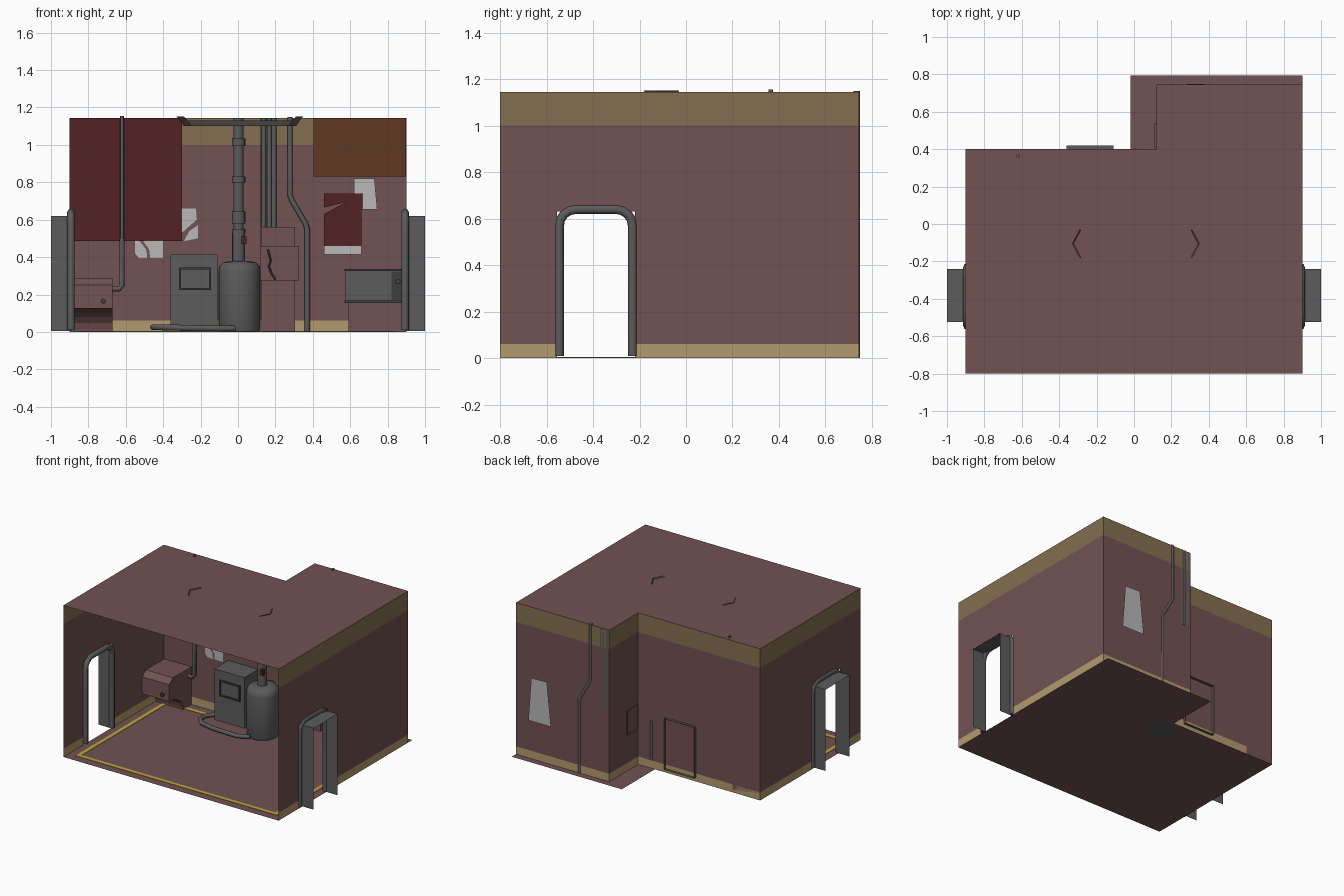
import bpy, bmesh, math
from mathutils import Vector

cube = bpy.data.objects.get("Cube")
if cube:
    bpy.data.objects.remove(cube, do_unlink=True)


def material(name, srgb):
    lin = [((c / 255 + 0.055) / 1.055) ** 2.4 for c in srgb] + [1]
    m = bpy.data.materials.new(name)
    m.use_nodes = True
    m.diffuse_color = lin
    m.node_tree.nodes["Principled BSDF"].inputs["Base Color"].default_value = lin
    return m


BRICK = material("brick", (114, 82, 82))
TAN = material("tan", (180, 154, 110))
OLIVE = material("olive", (132, 111, 80))
GREY = material("metal_grey", (92, 92, 92))
DARK = material("dark_grey", (62, 62, 62))
RED = material("dark_red", (82, 34, 37))
BROWN = material("rust_brown", (95, 55, 34))
WHITE = material("paper", (184, 184, 184))
GOLD = material("gold", (190, 162, 66))

TOP = 1.145


def finish(bm, name, *mats, smooth=False):
    me = bpy.data.meshes.new(name)
    bm.to_mesh(me)
    bm.free()
    ob = bpy.data.objects.new(name, me)
    bpy.context.collection.objects.link(ob)
    for m in mats:
        me.materials.append(m)
    if smooth:
        bpy.ops.object.select_all(action="DESELECT")
        ob.select_set(True)
        bpy.context.view_layer.objects.active = ob
        bpy.ops.object.shade_smooth_by_angle(angle=math.radians(40))
    return ob


def panel(name, pts, mat):
    bm = bmesh.new()
    bm.faces.new([bm.verts.new(p) for p in pts])
    return finish(bm, name, mat)


def sheet(name, xz, y, mat):
    return panel(name, [(x, y, z) for x, z in xz], mat)


def rect(x0, x1, z0, z1):
    return [(x0, z0), (x1, z0), (x1, z1), (x0, z1)]


def box(name, x, y, z, mat, drop=None):
    """Box from ranges; drop removes the faces pointing along that direction."""
    bm = bmesh.new()
    bmesh.ops.create_cube(bm, size=1)
    for v in bm.verts:
        v.co = [r[0] if c < 0 else r[1] for c, r in zip(v.co, (x, y, z))]
    bm.normal_update()
    if drop:
        gone = [f for f in bm.faces if f.normal.dot(Vector(drop)) > 0.9]
        bmesh.ops.delete(bm, geom=gone, context="FACES")
    return finish(bm, name, mat)


def pipe(name, pts, r, mat=GREY, sides=2):
    cu = bpy.data.curves.new(name, "CURVE")
    cu.dimensions = "3D"
    cu.bevel_depth = r
    cu.bevel_resolution = sides
    cu.use_fill_caps = True
    s = cu.splines.new("POLY")
    s.points.add(len(pts) - 1)
    for p, co in zip(s.points, pts):
        p.co = (*co, 1)
    cu.materials.append(mat)
    ob = bpy.data.objects.new(name, cu)
    bpy.context.collection.objects.link(ob)


def lathe(name, profile, cx, cy, mat, n=24):
    bm = bmesh.new()
    rings = [[bm.verts.new((cx + r * math.cos(math.tau * i / n), cy + r * math.sin(math.tau * i / n), z))
              for i in range(n)] for r, z in profile]
    for a, b in zip(rings, rings[1:]):
        for i in range(n):
            j = (i + 1) % n
            bm.faces.new((a[i], a[j], b[j], b[i]))
    bm.faces.new(rings[0][::-1])
    bm.faces.new(rings[-1])
    return finish(bm, name, mat, smooth=True)


# Floor and roof
panel("floor", [(-0.9, -0.8, 0), (0.9, -0.8, 0), (0.9, 0.795, 0), (-0.02, 0.795, 0), (-0.02, 0.4, 0), (-0.9, 0.4, 0)], BRICK)
panel("roof", [(-0.9, -0.8, TOP), (0.9, -0.8, TOP), (0.9, 0.745, TOP), (0.12, 0.745, TOP), (0.12, 0.4, TOP), (-0.9, 0.4, TOP)], BRICK)

# Walls in height bands: skirting, main field, top band
D0, D1, DZ = -0.555, -0.22, 0.63
runs = [((-0.9, 0.4), (0.12, 0.4), 0), ((0.12, 0.4), (0.12, 0.745), 0), ((0.12, 0.745), (0.9, 0.745), 0)]
for x, end in ((0.9, 0.745), (-0.9, 0.4)):
    runs += [((x, -0.8), (x, D0), 0), ((x, D0), (x, D1), DZ), ((x, D1), (x, end), 0)]
bm = bmesh.new()
for a, b, base in runs:
    for i, (lo, hi) in enumerate(((0, 0.06), (0.06, 1.0), (1.0, TOP))):
        lo = max(lo, base)
        if lo < hi:
            f = bm.faces.new([bm.verts.new((*p, z)) for p, z in ((a, lo), (b, lo), (b, hi), (a, hi))])
            f.material_index = i
finish(bm, "walls", TAN, BRICK, OLIVE)

# Painted floor line
for n, x, y in (("left", (-0.84, -0.81), (-0.74, 0.34)), ("right", (0.81, 0.84), (-0.74, 0.69)),
                ("front", (-0.81, 0.81), (-0.74, -0.71)), ("back", (-0.81, 0.12), (0.31, 0.34))):
    box("floor_line_" + n, x, y, (0.001, 0.004), GOLD)

# Doorways: outer sleeve and rounded inner trim
for s, side in ((1, "left"), (-1, "right")):
    pts = [(-0.525, 0.005), (-0.525, 0.62), (-0.24, 0.62), (-0.24, 0.005)]
    bm = bmesh.new()
    for (y0, z0), (y1, z1) in zip(pts, pts[1:]):
        bm.faces.new([bm.verts.new((s * x, y, z)) for x, y, z in
                      ((0.89, y0, z0), (1.0, y0, z0), (1.0, y1, z1), (0.89, y1, z1))])
    finish(bm, side + "_door_sleeve", GREY)
    arch = [(s * 0.893, -0.545, 0.01)]
    for cy, start in ((-0.475, 180), (-0.3, 90)):
        for k in range(5):
            t = math.radians(start - 22.5 * k)
            arch.append((s * 0.893, cy + 0.07 * math.cos(t), 0.57 + 0.07 * math.sin(t)))
    pipe(side + "_door_trim", arch + [(s * 0.893, -0.23, 0.01)], 0.02)

# Ceiling lamp housing, open on top
bm = bmesh.new()
loops = []
for z, long, short, wide in ((1.152, 0.34, 0.3, 0.075), (1.13, 0.32, 0.28, 0.07), (1.1, 0.3, 0.26, 0.055)):
    loops.append([bm.verts.new((0.01 + x, -0.105 + y, z)) for x, y in
                  ((long, 0), (short, wide), (-short, wide), (-long, 0), (-short, -wide), (short, -wide))])
for a, b in zip(loops, loops[1:]):
    for i in range(6):
        if b is loops[1] and i in (1, 4):
            continue
        bm.faces.new((a[i], a[(i + 1) % 6], b[(i + 1) % 6], b[i]))
bm.faces.new(loops[-1])
finish(bm, "ceiling_lamp", GREY)

# Boiler tank, flue and flanges
BX, BY = 0.008, 0.285
lathe("boiler_tank", [(0.105, 0), (0.113, 0.02), (0.113, 0.325), (0.108, 0.35), (0.09, 0.37), (0.06, 0.378)], BX, BY, GREY)
lathe("flue_base", [(0.034, 0.375), (0.034, 0.53)], BX - 0.005, BY, GREY, 16)
lathe("flue", [(0.026, 0.53), (0.026, TOP)], BX - 0.005, BY, GREY, 16)
for z0, z1 in ((0.53, 0.55), (0.58, 0.645), (0.8, 0.83), (0.995, 1.035)):
    lathe("flue_flange", [(0.036, z0), (0.036, z1)], BX - 0.005, BY, GREY, 16)
box("flue_valve", (0.02, 0.045), (0.235, 0.26), (0.47, 0.51), RED)
pipe("boiler_rear_pipe", [(0.01, 0.39, 0.06), (0.01, 0.39, 0.36)], 0.014)

# Control cabinet, open at the back, with framed window
box("cabinet", (-0.362, -0.11), (0.235, 0.42), (0.03, 0.415), GREY, (0, 1, 0))
for x, z in (((-0.315, -0.145), (0.225, 0.235)), ((-0.315, -0.145), (0.335, 0.345)),
             ((-0.315, -0.305), (0.235, 0.335)), ((-0.155, -0.145), (0.235, 0.335))):
    box("cabinet_window_frame", x, (0.226, 0.235), z, DARK)
pipe("floor_hose", [(-0.36, 0.33, 0.025), (-0.42, 0.31, 0.025), (-0.455, 0.26, 0.025), (-0.455, 0.2, 0.025),
                    (-0.41, 0.15, 0.025), (-0.3, 0.13, 0.022), (-0.1, 0.13, 0.018), (-0.02, 0.17, 0.018)], 0.016)

# Wall heater with curved underside
prof = [(0.4, 0.285), (0.18, 0.285), (0.135, 0.25), (0.13, 0.125)]
prof += [(0.13 + 0.17 * math.sin(t), 0.005 + 0.12 * math.cos(t)) for t in (0.3, 0.6, 0.9, 1.2, 1.5)]
prof += [(0.3, 0), (0.4, 0)]
bm = bmesh.new()
ends = [[bm.verts.new((x, y, z)) for y, z in prof] for x in (-0.895, -0.67)]
bm.faces.new(ends[0])
bm.faces.new(ends[1][::-1])
for i in range(len(prof)):
    j = (i + 1) % len(prof)
    bm.faces.new((ends[0][i], ends[1][i], ends[1][j], ends[0][j]))
bmesh.ops.recalc_face_normals(bm, faces=bm.faces)
finish(bm, "wall_heater", BRICK)
pipe("heater_knob", [(-0.72, 0.14, 0.165), (-0.72, 0.115, 0.165)], 0.014, DARK)
pipe("heater_pipe", [(-0.67, 0.365, 0.23), (-0.635, 0.365, 0.23), (-0.62, 0.365, 0.25), (-0.62, 0.365, 0.5)], 0.014)
pipe("heater_riser", [(-0.62, 0.365, 0.48), (-0.62, 0.365, 1.155)], 0.01)

# Alcove: switch housing, wall pipes
box("switch_housing", (0.125, 0.305), (0.55, 0.725), (0, 0.56), BRICK)
box("switch_box", (0.11, 0.325), (0.41, 0.54), (0.275, 0.46), BRICK, (-1, 0, 0))
pipe("loose_wire", [(0.16, 0.4, 0.44), (0.175, 0.4, 0.38), (0.165, 0.4, 0.35), (0.18, 0.4, 0.31), (0.2, 0.4, 0.28)], 0.005, DARK)
for x in (0.138, 0.168, 0.192):
    pipe("wall_pipe", [(x, 0.735, 0.55), (x, 0.735, TOP)], 0.013)
pipe("bent_pipe", [(0.278, 0.735, 1.15), (0.278, 0.735, 0.73), (0.29, 0.735, 0.7), (0.36, 0.735, 0.58),
                   (0.37, 0.735, 0.55), (0.37, 0.735, 0)], 0.014)

# Machine on a plinth
box("plinth", (0.59, 0.895), (0.42, 0.74), (0, 0.155), BRICK)
box("machine", (0.575, 0.885), (0.42, 0.74), (0.165, 0.33), GREY)
for z in (0.155, 0.325):
    box("machine_rim", (0.57, 0.888), (0.41, 0.74), (z, z + 0.012), DARK)
box("machine_panel", (0.82, 0.88), (0.412, 0.42), (0.17, 0.322), DARK)
pipe("machine_knob", [(0.855, 0.42, 0.27), (0.855, 0.4, 0.27)], 0.015, DARK)

# Stained panels and torn papers on the walls
sheet("left_red_panel", rect(-0.9, -0.3, 0.485, TOP - 0.002), 0.39, RED)
sheet("right_brown_panel", rect(0.405, 0.899, 0.83, TOP - 0.002), 0.735, BROWN)
sheet("red_poster", [(0.46, 0.74), (0.66, 0.74), (0.66, 0.46), (0.46, 0.46), (0.46, 0.63), (0.58, 0.695), (0.46, 0.665)], 0.728, RED)
sheet("poster_edge", rect(0.46, 0.66, 0.415, 0.46), 0.73, WHITE)
sheet("right_paper", [(0.62, 0.82), (0.73, 0.82), (0.745, 0.655), (0.665, 0.655), (0.665, 0.74), (0.62, 0.74)], 0.732, WHITE)
sheet("torn_paper_a", [(-0.55, 0.49), (-0.55, 0.42), (-0.53, 0.395), (-0.485, 0.395), (-0.49, 0.44), (-0.53, 0.49)], 0.394, WHITE)
sheet("torn_paper_b", [(-0.51, 0.49), (-0.475, 0.44), (-0.47, 0.395), (-0.4, 0.395), (-0.4, 0.49)], 0.394, WHITE)
sheet("torn_paper_c", [(-0.3, 0.66), (-0.225, 0.66), (-0.22, 0.6), (-0.3, 0.53)], 0.394, WHITE)
sheet("torn_paper_d", [(-0.29, 0.485), (-0.215, 0.5), (-0.215, 0.57), (-0.26, 0.54)], 0.394, WHITE)
sheet("rear_paper", [(0.575, 0.31), (0.765, 0.31), (0.74, 0.635), (0.61, 0.64)], 0.79, WHITE)
